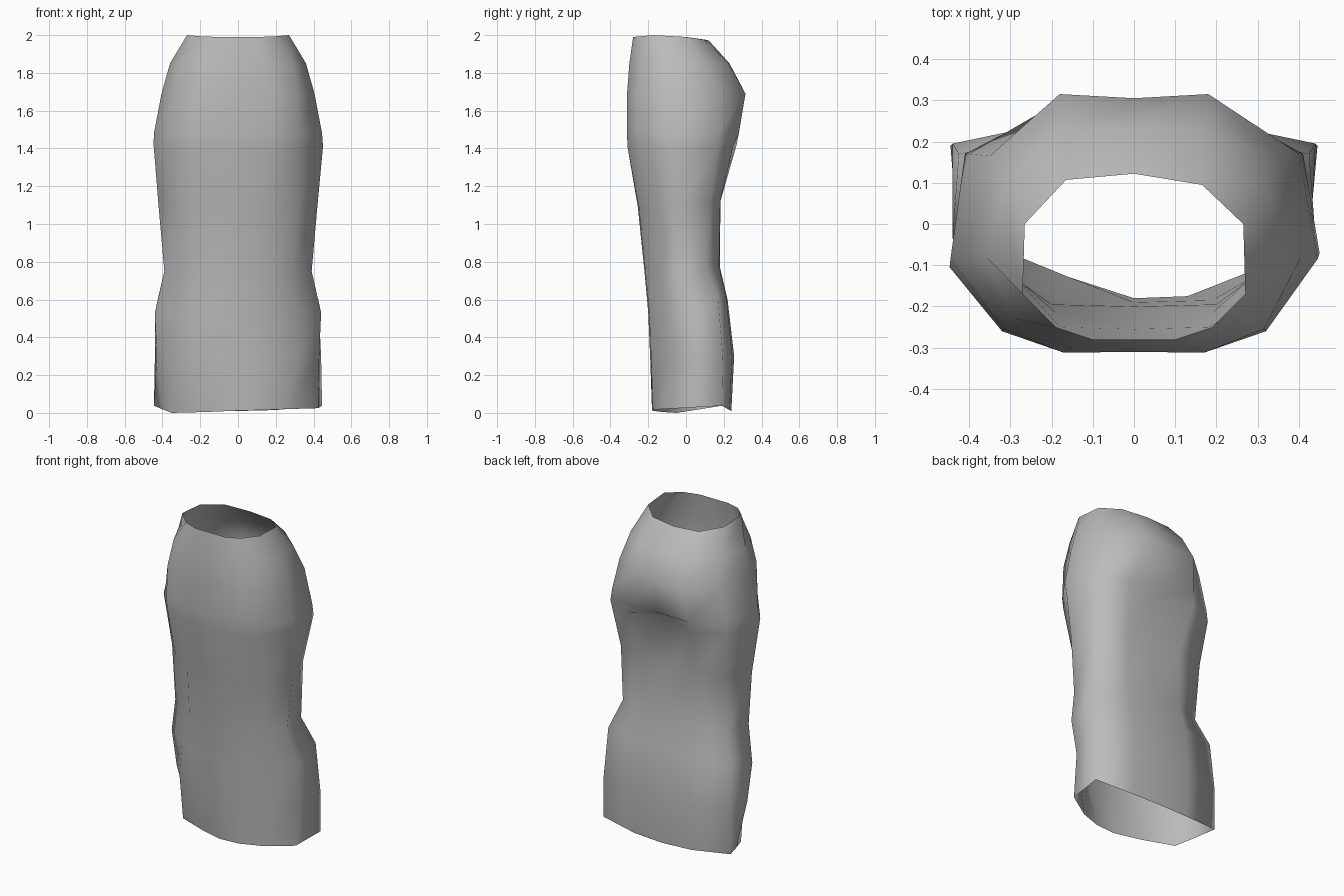
import bpy, bmesh

# Rings from hem to collar: height, front-centre y, five half-ring (x, y) points, back-centre y
RINGS = [
    (0.00, -0.18, (0.13, -0.175), (0.26, -0.135), (0.425, -0.03), (0.445, 0.19), (0.20, 0.23), 0.24),
    (0.30, -0.19, (0.19, -0.185), (0.32, -0.10), (0.43, 0.00), (0.44, 0.195), (0.20, 0.245), 0.255),
    (0.53, -0.20, (0.20, -0.195), (0.31, -0.115), (0.44, -0.035), (0.425, 0.17), (0.20, 0.215), 0.22),
    (0.75, -0.22, (0.19, -0.215), (0.285, -0.13), (0.39, -0.07), (0.365, 0.11), (0.19, 0.175), 0.18),
    (1.09, -0.255, (0.18, -0.25), (0.32, -0.17), (0.42, -0.06), (0.365, 0.13), (0.19, 0.182), 0.16),
    (1.41, -0.305, (0.17, -0.31), (0.32, -0.25), (0.45, -0.07), (0.41, 0.17), (0.235, 0.25), 0.16),
    (1.48, -0.31, (0.17, -0.312), (0.32, -0.26), (0.445, -0.085), (0.40, 0.17), (0.21, 0.28), 0.275),
    (1.69, -0.31, (0.17, -0.312), (0.315, -0.255), (0.405, -0.08), (0.35, 0.165), (0.18, 0.315), 0.305),
    (1.85, -0.30, (0.15, -0.30), (0.29, -0.23), (0.36, -0.08), (0.315, 0.10), (0.17, 0.225), 0.23),
    (1.99, -0.28, (0.10, -0.28), (0.19, -0.25), (0.27, -0.17), (0.265, 0.0), (0.165, 0.095), 0.122),
]
# Height offsets along a half-ring, front to back, for the rings that are not level
LIFTS = {
    0: (0.012, 0.015, 0.02, 0.025, 0.038, 0.015, 0.01),
    2: (0, 0, 0, 0, 0.07, 0.07, 0.07),
    3: (0, 0, 0, 0, 0.02, 0.02, 0.02),
    4: (0, 0, 0, 0, 0.03, 0.03, 0.03),
    9: (0.0, 0.0, 0.003, 0.01, 0.0, -0.015, -0.02),
}
# Uneven folds on the left half: (ring, point) -> position
LEFT_FOLDS = {
    (0, 1): (-0.16, -0.128, 0.005),
    (0, 2): (-0.35, -0.05, 0.0),
    (0, 3): (-0.395, 0.06, 0.017),
    (1, 2): (-0.34, -0.10, 0.30),
    (4, 4): (-0.37, 0.145, 1.12),
    (5, 3): (-0.447, -0.105, 1.42),
    (5, 5): (-0.22, 0.268, 1.42),
    (9, 5): (-0.165, 0.107, 1.975),
}

fabric = bpy.data.materials.new("grey fabric")
fabric.diffuse_color = (0.5, 0.5, 0.5, 1)

# Open, sleeveless body tube
bm = bmesh.new()
loops = []
for i, (z, front, *side, back) in enumerate(RINGS):
    half = [(0, front), *side, (0, back)]
    pts = [(x, y, z + d) for (x, y), d in zip(half, LIFTS.get(i, (0,) * 7))]
    pts += [LEFT_FOLDS.get((i, k), (-pts[k][0], *pts[k][1:])) for k in range(5, 0, -1)]
    loops.append([bm.verts.new(p) for p in pts])
for low, high in zip(loops, loops[1:]):
    n = len(low)
    for k in range(n):
        j = (k + 1) % n
        bm.faces.new((low[k], low[j], high[j], high[k])).smooth = True
mesh = bpy.data.meshes.new("garment_body")
bm.to_mesh(mesh)
bm.free()
mesh.materials.append(fabric)
body = bpy.data.objects.new("garment_body", mesh)
bpy.context.collection.objects.link(body)
